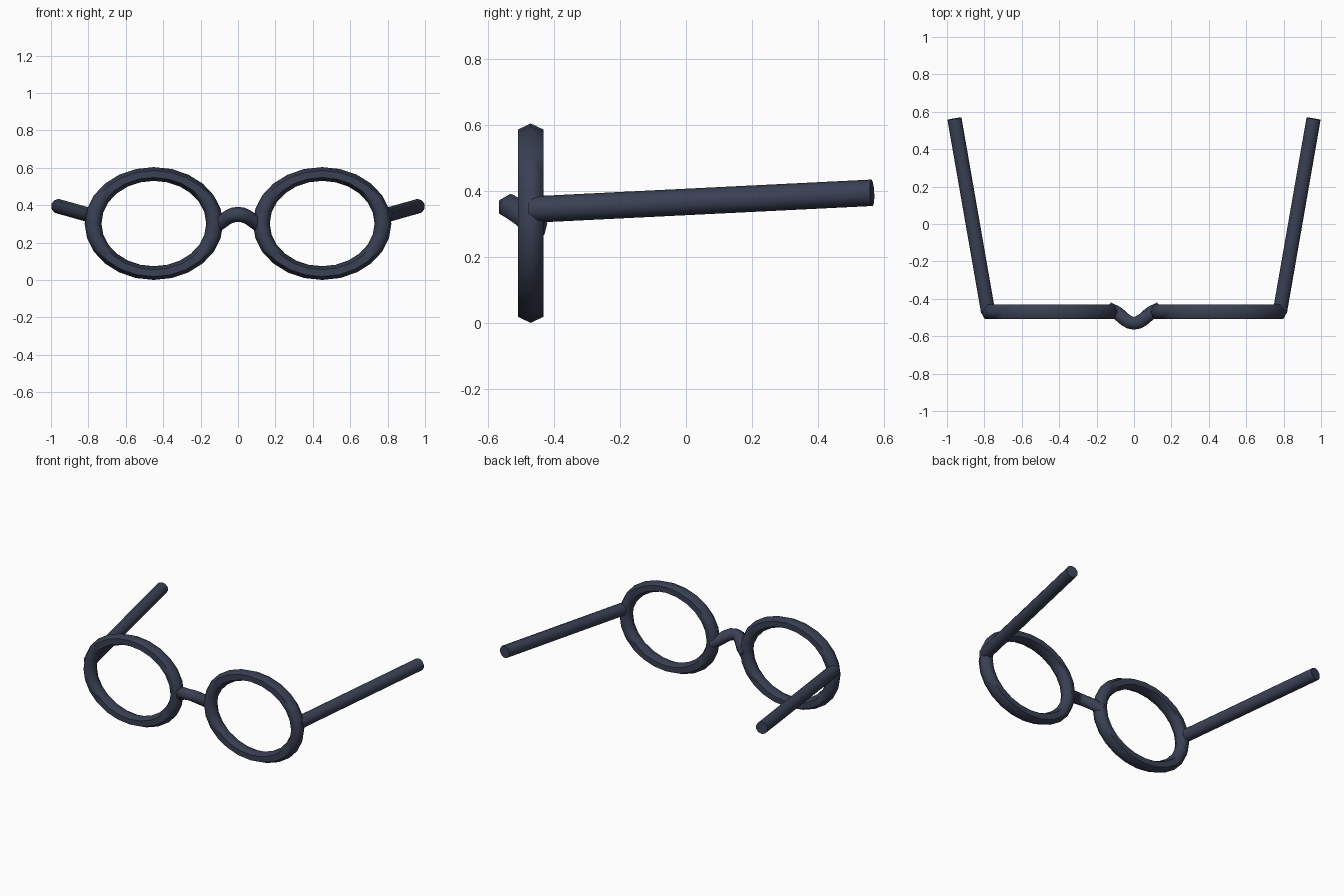
import bpy, bmesh, math
from mathutils import Vector

if "Cube" in bpy.data.objects:
    bpy.data.objects.remove(bpy.data.objects["Cube"])

mat = bpy.data.materials.new("dark_frame")
mat.diffuse_color = (0.042, 0.052, 0.088, 1)
mat.use_nodes = True
mat.node_tree.nodes["Principled BSDF"].inputs["Base Color"].default_value = mat.diffuse_color


def finish(ob):
    ob.data.materials.append(mat)
    bpy.ops.object.select_all(action='DESELECT')
    ob.select_set(True)
    bpy.context.view_layer.objects.active = ob
    bpy.ops.object.shade_smooth_by_angle(angle=math.radians(62))


def tube(name, points, radius, sides):
    """Sweep a regular polygon along a path and cap both ends."""
    pts = [Vector(p) for p in points]
    bm = bmesh.new()
    rings = []
    for i, p in enumerate(pts):
        t = (pts[min(i + 1, len(pts) - 1)] - pts[max(i - 1, 0)]).normalized()
        side = t.cross(Vector((0, 0, 1))).normalized()
        up = side.cross(t)
        angles = [math.tau * k / sides for k in range(sides)]
        rings.append([bm.verts.new(p + radius * (up * math.cos(a) + side * math.sin(a)))
                      for a in angles])
    for a, b in zip(rings, rings[1:]):
        for k in range(sides):
            n = (k + 1) % sides
            bm.faces.new((a[k], a[n], b[n], b[k]))
    bm.faces.new(rings[0])
    bm.faces.new(rings[-1])
    bmesh.ops.recalc_face_normals(bm, faces=bm.faces)
    me = bpy.data.meshes.new(name)
    bm.to_mesh(me)
    bm.free()
    ob = bpy.data.objects.new(name, me)
    bpy.context.collection.objects.link(ob)
    finish(ob)


for side, s in (("left", -1), ("right", 1)):
    # Oval lens rim
    bpy.ops.mesh.primitive_torus_add(major_segments=24, minor_segments=6,
                                     major_radius=0.325, minor_radius=0.045,
                                     location=(s * 0.45, -0.47, 0.302),
                                     rotation=(math.pi / 2, 0, 0))
    rim = bpy.context.object
    rim.name = side + "_rim"
    rim.scale = (1, 0.815, 1)
    bpy.ops.object.transform_apply(location=False, rotation=True, scale=True)
    finish(rim)

    # Straight temple arm, splayed outward
    tube(side + "_temple", [(s * 0.78, -0.47, 0.343), (s * 0.96, 0.563, 0.394)], 0.04, 10)

# Arched nose bridge
half = [(0.13, -0.455, 0.285), (0.09, -0.475, 0.31), (0.05, -0.510, 0.338), (0.025, -0.525, 0.348)]
path = [(-x, y, z) for x, y, z in half] + [(0, -0.531, 0.351)] + half[::-1]
tube("bridge", path, 0.04, 6)
